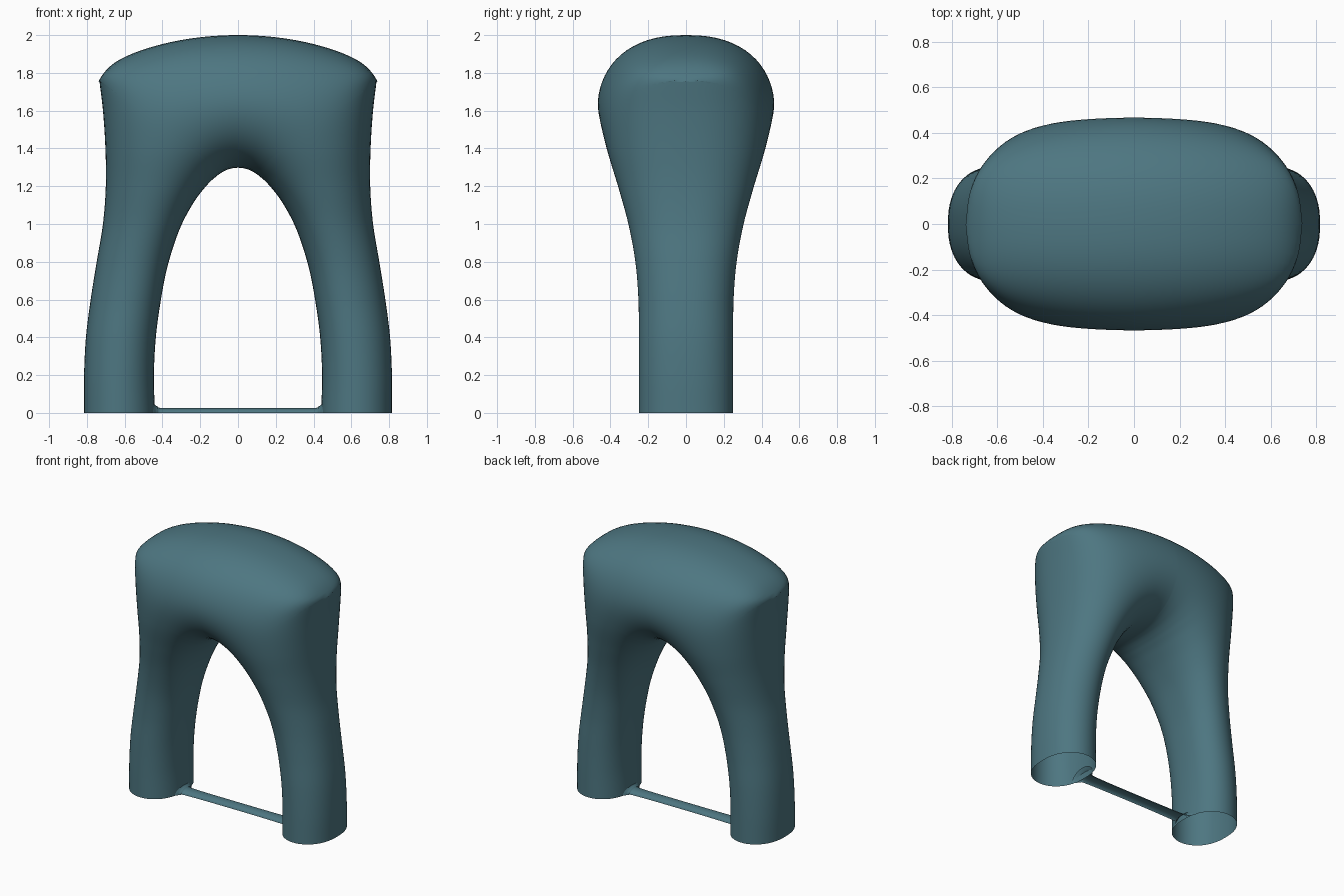
import bpy, bmesh, math
from mathutils import Vector
from mathutils.geometry import intersect_point_line

cube = bpy.data.objects.get("Cube")
if cube:
    bpy.data.objects.remove(cube, do_unlink=True)

teal = bpy.data.materials.new("dusty teal")
teal.use_nodes = True
colour = (0.075, 0.182, 0.22, 1)
teal.diffuse_color = colour
teal.node_tree.nodes["Principled BSDF"].inputs["Base Color"].default_value = colour


def catmull(a, b, c, d, t):
    return 0.5 * (2 * b + (c - a) * t + (2 * a - 5 * b + 4 * c - d) * t * t
                  + (3 * b - a - 3 * c + d) * t ** 3)


def around(rows, i):
    """The four neighbours used for the spline piece starting at i."""
    return [rows[max(0, min(len(rows) - 1, i + k))] for k in (-1, 0, 1, 2)]


def smooth_rows(rows, steps):
    out = [[catmull(*v, s / steps) for v in zip(*around(rows, i))]
           for i in range(len(rows) - 1) for s in range(steps)]
    return out + [list(rows[-1])]


def at_height(levels, z):
    """Look up a profile whose values are spaced 0.2 apart in height."""
    i = max(0, min(len(levels) - 2, int(z / 0.2)))
    return catmull(*around(levels, i), z / 0.2 - i)


def skin(name, rings, closed):
    """Join rings of points into a smooth shell that is open at its ends."""
    bm = bmesh.new()
    grid = [[bm.verts.new(p) for p in ring] for ring in rings]
    count = len(grid[0])
    for r, q in zip(grid, grid[1:]):
        for k in range(count if closed else count - 1):
            n = (k + 1) % count
            bm.faces.new((r[k], r[n], q[n], q[k]))
    bmesh.ops.recalc_face_normals(bm, faces=bm.faces)
    mesh = bpy.data.meshes.new(name)
    bm.to_mesh(mesh)
    bm.free()
    mesh.materials.append(teal)
    obj = bpy.data.objects.new(name, mesh)
    bpy.context.collection.objects.link(obj)
    bpy.ops.object.select_all(action="DESELECT")
    obj.select_set(True)
    bpy.context.view_layer.objects.active = obj
    bpy.ops.object.shade_smooth_by_angle(angle=math.radians(60))


# Half width and half depth of the arch from the floor up
side_width = [.815, .815, .805, .78, .748, .715, .7, .702, .715, .738, .75]
half_depth = [.25, .25, .25, .252, .268, .305, .36, .42, .465, .485, .5]


def crown(x):
    """Height of the top edge: a flat curve that drops at the shoulders."""
    return 2 - 0.28 * x ** 2 - 0.1 * x ** 4 - 8 * abs(x) ** 16


# Left half outline: inner x, inner z, outer x, outer z, from foot to crown
outline = [
    (.44, 0, .83, 0),
    (.445, .2, .83, .2),
    (.435, .4, .82, .41),
    (.408, .6, .8, .62),
    (.372, .78, .77, .82),
    (.31, .97, .73, 1.04),
    (.237, 1.11, .72, 1.25),
    (.165, 1.205, .72, 1.48),
    (.115, 1.252, .74, 1.66),
    (.085, 1.273, .76, 1.76),
    (.06, 1.286, .69, 1.86),
    (.038, 1.293, .5, 1.95),
    (.018, 1.297, .25, 2.01),
    (0, 1.298, 0, 2.02),
]
spans = smooth_rows(outline, 7)
opening = [Vector((a, b, 0)) for a, b, c, d in spans]
opening.append(Vector((-opening[-2].x, opening[-2].y, 0)))


def opening_distance(x, z):
    p, best = Vector((x, z, 0)), 9
    for a, b in zip(opening, opening[1:]):
        hit, t = intersect_point_line(p, a, b)
        near = a if t < 0 else b if t > 1 else hit
        best = min(best, (p - near).length)
    return best


def depth(x, z):
    """Inflate the outline: zero at its edges, fullest between them."""
    side = max(1e-6, at_height(side_width, z) - x)
    top = max(1e-6, crown(x) - z)
    outer = 1 / math.hypot(1 / side, 1 / top)
    inner = opening_distance(x, z) * (1 + 0.25 * min(1, z))
    fullness = 4 * inner * outer / (inner + outer) ** 2
    return at_height(half_depth, z) * fullness ** 0.42


# Arch: two legs merging into a broad rounded top
HALF = 32
rings = []
for ix, iz, ox, oz in spans:
    ox = min(ox, at_height(side_width, oz))
    oz = min(oz, crown(ox))
    front, back = [], []
    for k in range(HALF + 1):
        u = 0.5 - 0.5 * math.cos(math.pi * k / HALF)
        x, z = ix + (ox - ix) * u, max(0, iz + (oz - iz) * u)
        y = depth(x, z) if 0 < k < HALF else 0
        front.append((x, -y, z))
        back.append((x, y, z))
    rings.append(front + back[-2:0:-1])
rings += [[(-x, y, z) for x, y, z in ring] for ring in reversed(rings[:-1])]
skin("arch_body", rings, True)

# Thin bar joining the feet, flared where it meets them: x, half depth, height
bar = [(.46, .11, .075), (.445, .09, .05), (.425, .065, .033), (.38, .05, .026), (0, .045, .026)]
bar += [(-x, w, h) for x, w, h in reversed(bar[:-1])]
angles = [math.pi * k / 12 for k in range(13)]
skin("foot_bar", [[(x, w * math.cos(a), h * math.sin(a)) for a in angles]
                  for x, w, h in smooth_rows(bar, 5)], False)
